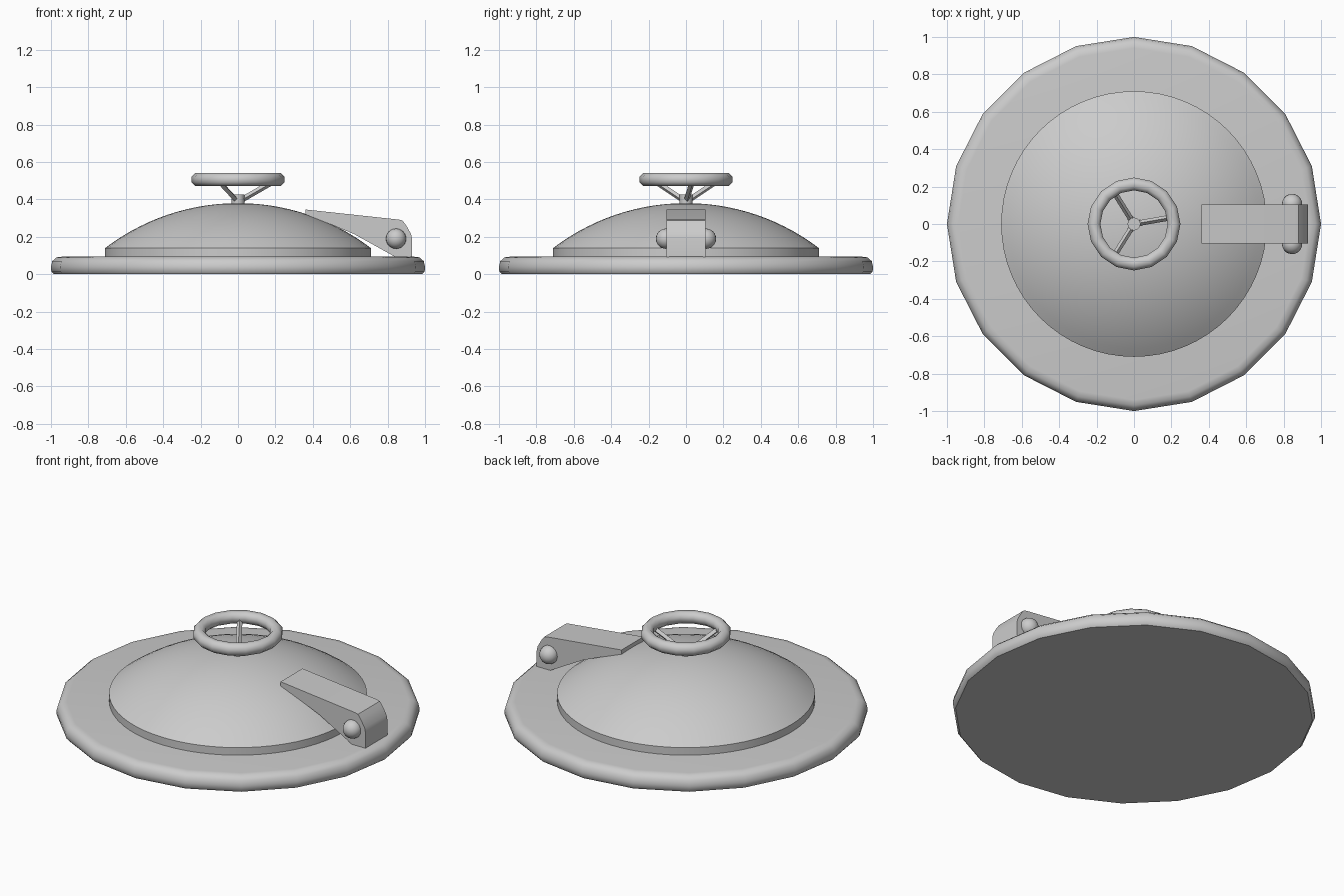
import bpy, bmesh, math
from mathutils import Vector

if "Cube" in bpy.data.objects:
    bpy.data.objects.remove(bpy.data.objects["Cube"])


def make_object(name, bm, angle=40):
    bmesh.ops.remove_doubles(bm, verts=bm.verts, dist=1e-5)
    bmesh.ops.recalc_face_normals(bm, faces=bm.faces)
    mesh = bpy.data.meshes.new(name)
    bm.to_mesh(mesh)
    bm.free()
    ob = bpy.data.objects.new(name, mesh)
    bpy.context.collection.objects.link(ob)
    bpy.ops.object.select_all(action='DESELECT')
    ob.select_set(True)
    bpy.context.view_layer.objects.active = ob
    bpy.ops.object.shade_smooth_by_angle(angle=math.radians(angle))
    return ob


def lathe(name, profile, steps, angle=40):
    bm = bmesh.new()
    verts = [bm.verts.new((r, 0, z)) for r, z in profile]
    edges = [bm.edges.new(p) for p in zip(verts, verts[1:])]
    bmesh.ops.spin(bm, geom=verts + edges, cent=(0, 0, 0), axis=(0, 0, 1),
                   angle=math.tau, steps=steps)
    return make_object(name, bm, angle)


def rod(name, a, b, radius, sides):
    a, b = Vector(a), Vector(b)
    bm = bmesh.new()
    bmesh.ops.create_cone(bm, cap_ends=True, segments=sides, radius1=radius,
                          radius2=radius, depth=(b - a).length)
    ob = make_object(name, bm)
    ob.location = (a + b) / 2
    ob.rotation_euler = (b - a).to_track_quat('Z', 'Y').to_euler()
    return ob


# Base flange with rounded rim
lathe("base_flange", [(0, 0), (0.985, 0), (0.998, 0.015), (1.0, 0.04),
                      (0.993, 0.07), (0.97, 0.09), (0.94, 0.094), (0, 0.094)], 20)

# Domed lid: short vertical skirt and a spherical cap
R = (0.71 ** 2 + 0.24 ** 2) / (2 * 0.24)
half = math.asin(0.71 / R)
cap = [(R * math.sin(half * i / 14), 0.38 - R + R * math.cos(half * i / 14))
       for i in range(14, -1, -1)]
lathe("dome_lid", [(0, 0.085), (0.71, 0.085)] + cap, 64, 30)

# Hand wheel: rim, hub and three rising spokes
C, T = 0.214, 0.035
rim = [(C + T * math.cos(math.tau * (i + 0.5) / 8) * 1.06,
        0.506 + T * math.sin(math.tau * (i + 0.5) / 8) * 1.06) for i in range(9)]
lathe("wheel_rim", rim, 16, 50)
rod("wheel_hub", (0, 0, 0.37), (0, 0, 0.425), 0.035, 12)
for i, deg in enumerate((10, 122, 238)):
    c, s = math.cos(math.radians(deg)), math.sin(math.radians(deg))
    rod(f"wheel_spoke_{i + 1}", (0.015 * c, 0.015 * s, 0.395),
        (0.2 * c, 0.2 * s, 0.5), 0.015, 4)

# Hinge arm: side profile extruded across y
side = [(0.36, 0.346), (0.86, 0.292), (0.88, 0.287), (0.90, 0.26),
        (0.925, 0.215), (0.93, 0.19), (0.93, 0.09), (0.845, 0.09),
        (0.62, 0.215), (0.50, 0.265), (0.36, 0.32)]
bm = bmesh.new()
face = bm.faces.new([bm.verts.new((x, -0.105, z)) for x, z in side])
ext = bmesh.ops.extrude_face_region(bm, geom=[face])
bmesh.ops.translate(bm, vec=(0, 0.21, 0),
                    verts=[v for v in ext["geom"] if isinstance(v, bmesh.types.BMVert)])
make_object("hinge_arm", bm, 32)

# Round hinge pin heads on both sides
for label, sgn in (("front", -1), ("back", 1)):
    bm = bmesh.new()
    bmesh.ops.create_uvsphere(bm, u_segments=20, v_segments=12, radius=0.054)
    make_object(f"hinge_pin_{label}", bm).location = (0.845, sgn * 0.107, 0.19)
